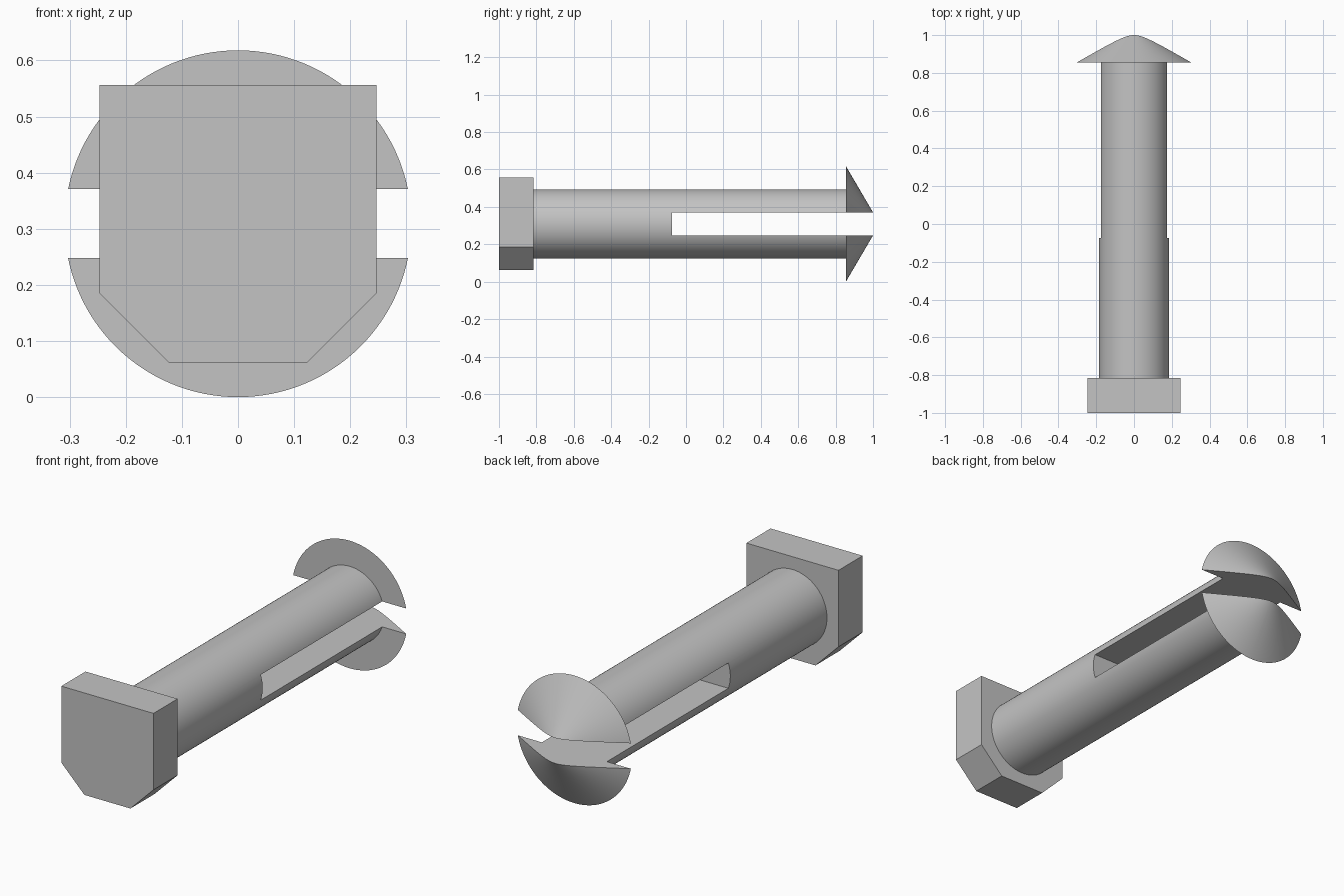
import bpy, bmesh, math
from mathutils import Vector

if "Cube" in bpy.data.objects:
    bpy.data.objects.remove(bpy.data.objects["Cube"], do_unlink=True)

AXIS_Z = 0.309        # height of the pin's centre line
SHAFT_R = 0.185
BARB_R = 0.309
SLOT_HALF = 0.0615
SLOT_START = -0.075
HEAD_BACK = -0.815
BARB_BASE = 0.855
HEAD_HALF = 0.247

grey = bpy.data.materials.new("plain grey")
grey.use_nodes = True
colour = (0.55, 0.55, 0.55, 1)
grey.diffuse_color = colour
grey.node_tree.nodes["Principled BSDF"].inputs["Base Color"].default_value = colour


def make_object(name, bm):
    bmesh.ops.recalc_face_normals(bm, faces=bm.faces)
    mesh = bpy.data.meshes.new(name)
    bm.to_mesh(mesh)
    bm.free()
    mesh.materials.append(grey)
    obj = bpy.data.objects.new(name, mesh)
    obj.location.z = AXIS_Z
    bpy.context.collection.objects.link(obj)
    return obj


def prism(name, outline, y0, y1):
    """Extrude an x-z outline along y."""
    bm = bmesh.new()
    face = bm.faces.new([bm.verts.new((x, y0, z)) for x, z in outline])
    out = bmesh.ops.extrude_face_region(bm, geom=[face])
    moved = [v for v in out["geom"] if isinstance(v, bmesh.types.BMVert)]
    bmesh.ops.translate(bm, verts=moved, vec=(0, y1 - y0, 0))
    return make_object(name, bm)


def lathe(name, profile, steps=128):
    """Revolve (radius, y) points around the y axis."""
    bm = bmesh.new()
    verts = [bm.verts.new((0, y, r)) for r, y in profile]
    edges = [bm.edges.new(pair) for pair in zip(verts, verts[1:])]
    bmesh.ops.spin(bm, geom=verts + edges, cent=(0, 0, 0), axis=Vector((0, 1, 0)),
                   angle=math.tau, steps=steps)
    bmesh.ops.remove_doubles(bm, verts=bm.verts, dist=1e-4)
    return make_object(name, bm)


# Square head with its two lower corners bevelled
h = HEAD_HALF
prism("head", [(-h, h), (h, h), (h, -h / 2), (h / 2, -h), (-h / 2, -h), (-h, -h / 2)],
      -1, HEAD_BACK)

# Shaft and conical barb; the slot trims the cone's point back to y = 1
apex = 1 + SLOT_HALF * (1 - BARB_BASE) / (BARB_R - SLOT_HALF)
shaft = lathe("slotted_shaft", [(0, HEAD_BACK), (SHAFT_R, HEAD_BACK), (SHAFT_R, BARB_BASE),
                                (BARB_R, BARB_BASE), (0, apex)])

# Slot that splits the shaft into two prongs
s = SLOT_HALF
cutter = prism("slot_cutter", [(-0.5, -s), (0.5, -s), (0.5, s), (-0.5, s)], SLOT_START, 1.2)
cutter.hide_render = True
cut = shaft.modifiers.new("slot", "BOOLEAN")
cut.operation = "DIFFERENCE"
cut.solver = "EXACT"
cut.object = cutter

bpy.ops.object.select_all(action="DESELECT")
shaft.select_set(True)
bpy.context.view_layer.objects.active = shaft
bpy.ops.object.modifier_apply(modifier=cut.name)
bpy.data.objects.remove(cutter, do_unlink=True)
bpy.ops.object.shade_smooth_by_angle(angle=math.radians(25))
